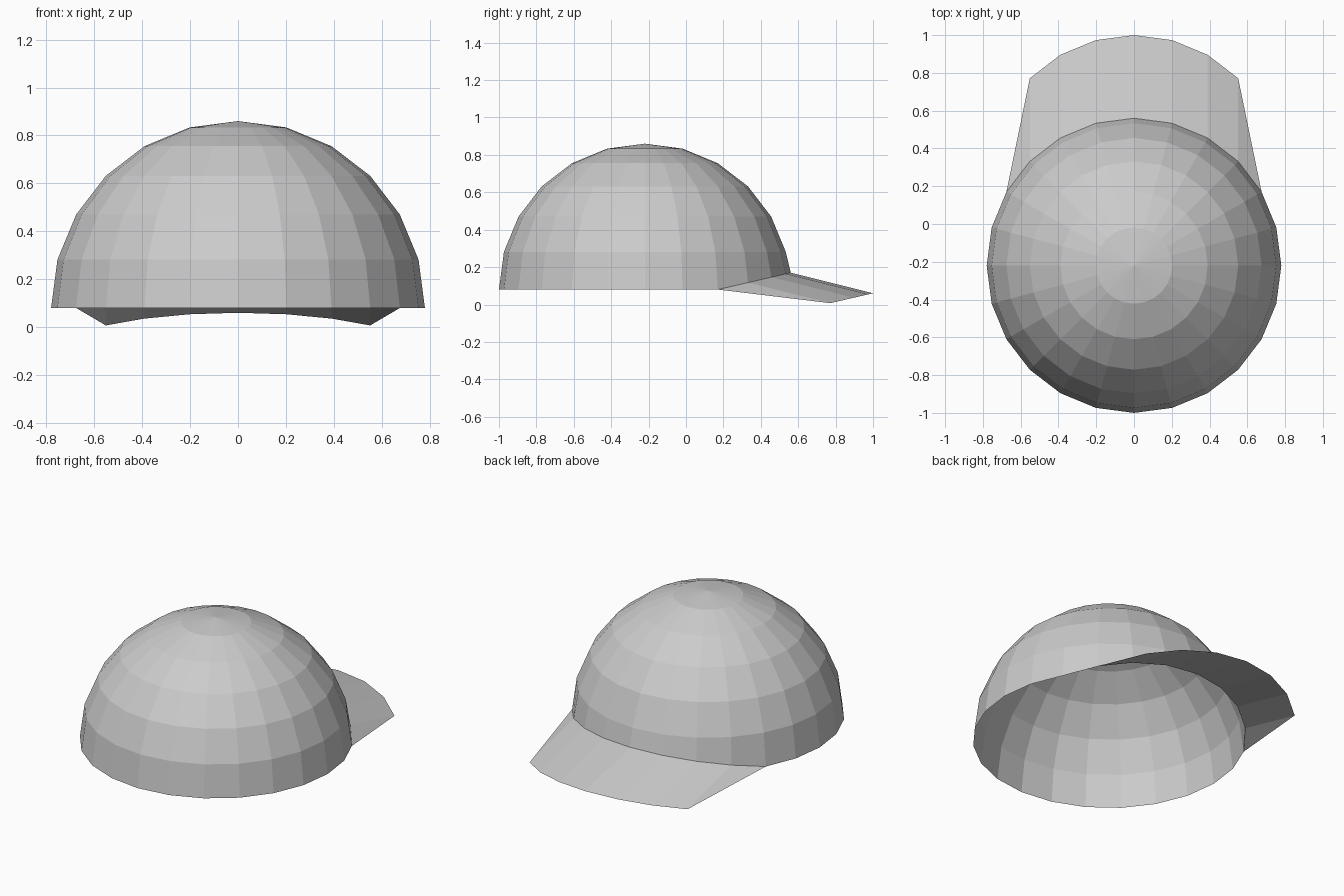
import bpy, bmesh
from math import sin, cos, radians

if "Cube" in bpy.data.objects:
    bpy.data.objects.remove(bpy.data.objects["Cube"])

R, CY, BASE = 0.78, -0.22, 0.08   # dome radius, dome centre y, rim height
REACH, DROP = 0.44, 0.11          # how far the brim runs forward and down


def rim_z(y):
    """Rim height: level around the back, rising in the +y brim zone."""
    return max(BASE, BASE + (y - (CY + R * 0.5)) * 0.09 / (R * 0.5))


def add_object(name, bm):
    mesh = bpy.data.meshes.new(name)
    bm.to_mesh(mesh)
    bm.free()
    obj = bpy.data.objects.new(name, mesh)
    bpy.context.collection.objects.link(obj)
    return obj


# Crown: upper half of a 24-segment sphere, open underneath
bm = bmesh.new()
bmesh.ops.create_uvsphere(bm, u_segments=24, v_segments=12, radius=R)
bmesh.ops.delete(bm, geom=[v for v in bm.verts if v.co.z < -0.01], context='VERTS')
for v in bm.verts:
    on_rim = v.co.z < 0.01
    v.co.y += CY
    v.co.z = rim_z(v.co.y) if on_rim else v.co.z + BASE
add_object("cap_crown", bm)

# Brim: single sheet from the raised rim to the same arc shifted forward
bm = bmesh.new()
inner, outer = [], []
for deg in range(30, 151, 15):
    x, y = R * cos(radians(deg)), CY + R * sin(radians(deg))
    inner.append(bm.verts.new((x, y, rim_z(y))))
    if 45 <= deg <= 135:
        outer.append(bm.verts.new((x, y + REACH, max(0, rim_z(y) - DROP))))
for i in range(6):
    bm.faces.new((inner[i + 1], outer[i], outer[i + 1], inner[i + 2]))
# Triangular brim corners
bm.faces.new((inner[0], outer[0], inner[1]))
bm.faces.new((inner[7], outer[6], inner[8]))
add_object("cap_brim", bm)
